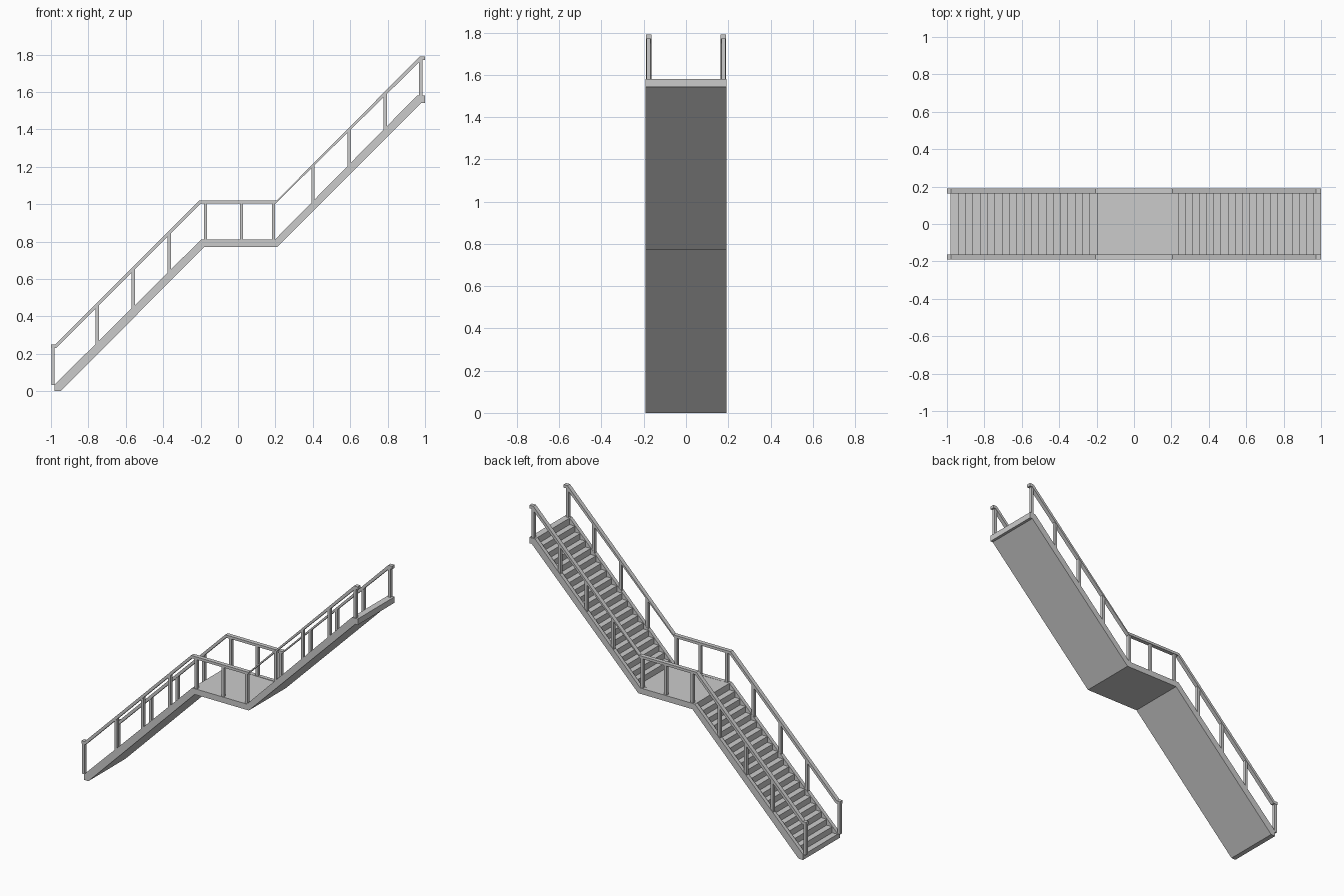
import bpy, bmesh

if "Cube" in bpy.data.objects:
    bpy.data.objects.remove(bpy.data.objects["Cube"])

HALF_W = 0.191      # half width of the staircase
INNER = 0.166       # inner face of the stringers
STEPS = 20          # steps per flight


def prism(name, profile, y0, y1):
    """Extrude an x-z profile from y0 to y1."""
    bm = bmesh.new()
    face = bm.faces.new([bm.verts.new((x, y0, z)) for x, z in profile])
    ext = bmesh.ops.extrude_face_region(bm, geom=[face])
    verts = [v for v in ext["geom"] if isinstance(v, bmesh.types.BMVert)]
    bmesh.ops.translate(bm, verts=verts, vec=(0, y1 - y0, 0))
    bmesh.ops.recalc_face_normals(bm, faces=bm.faces)
    me = bpy.data.meshes.new(name)
    bm.to_mesh(me)
    bm.free()
    ob = bpy.data.objects.new(name, me)
    bpy.context.collection.objects.link(ob)
    return ob


def mirrored(name, profile, y0, y1):
    """Prism with a mirrored twin on the other side of y = 0."""
    ob = prism(name, profile, y0, y1)
    mod = ob.modifiers.new("mirror", 'MIRROR')
    mod.use_axis = (False, True, False)
    return ob


def steps(a, b, drop=0.004):
    """Sawtooth from nosing a up to nosing b."""
    pts = []
    for k in range(STEPS):
        t, u = k / STEPS, (k + 1) / STEPS
        x0, x1 = a[0] + (b[0] - a[0]) * t, a[0] + (b[0] - a[0]) * u
        z = a[1] + (b[1] - a[1]) * t - drop
        pts += [(x0, z), (x1, z)]
    return pts


# Shared outline of the stringers and the underside
low, land_l = (-0.98, 0.036), (-0.198, 0.81)
land_r, high = (0.197, 0.81), (0.958, 1.581)
under = [(1.0, 1.581), (1.0, 1.542), (0.982, 1.542), (0.212, 0.772),
         (-0.18, 0.772), (-0.948, 0.0), (-0.98, 0.0)]

# Side stringers
mirrored("stringer", [low, land_l, land_r, high] + under, INNER, HALF_W)

# Treads, landing and soffit in one stepped body
prism("steps_and_landing",
      steps(low, land_l) + [land_l] + steps(land_r, high) + [high] + under,
      -INNER, INNER)

# Handrails
rail_top = [(-1.0, 0.25), (-0.978, 0.25), (-0.207, 1.02),
            (0.207, 1.02), (0.972, 1.79), (1.0, 1.79)]
rail_low = [(1.0, 1.77), (0.98, 1.77), (0.2, 1.003),
            (-0.2, 1.003), (-0.97, 0.232), (-1.0, 0.232)]
mirrored("handrail", rail_top + rail_low, 0.163, HALF_W - 0.001)


def height(x, line):
    """Height of a polyline at x."""
    for (xa, za), (xb, zb) in zip(line, line[1:]):
        if x <= xb:
            return za + (zb - za) * max(0, x - xa) / (xb - xa)
    return line[-1][1]


# Balusters, standing on the stringers and reaching into the rail
floor_line = [low, land_l, land_r, high, (1.0, 1.581)]
rail_line = [(x, z - 0.012) for x, z in rail_top]
for x in (-0.989, -0.753, -0.56, -0.367, -0.174, 0.019, 0.19,
          0.401, 0.594, 0.787, 0.977):
    l, r = x - 0.009, x + 0.009
    mirrored("baluster",
             [(l, height(l, floor_line) - 0.002), (r, height(r, floor_line) - 0.002),
              (r, height(r, rail_line)), (l, height(l, rail_line))],
             0.167, 0.187)
